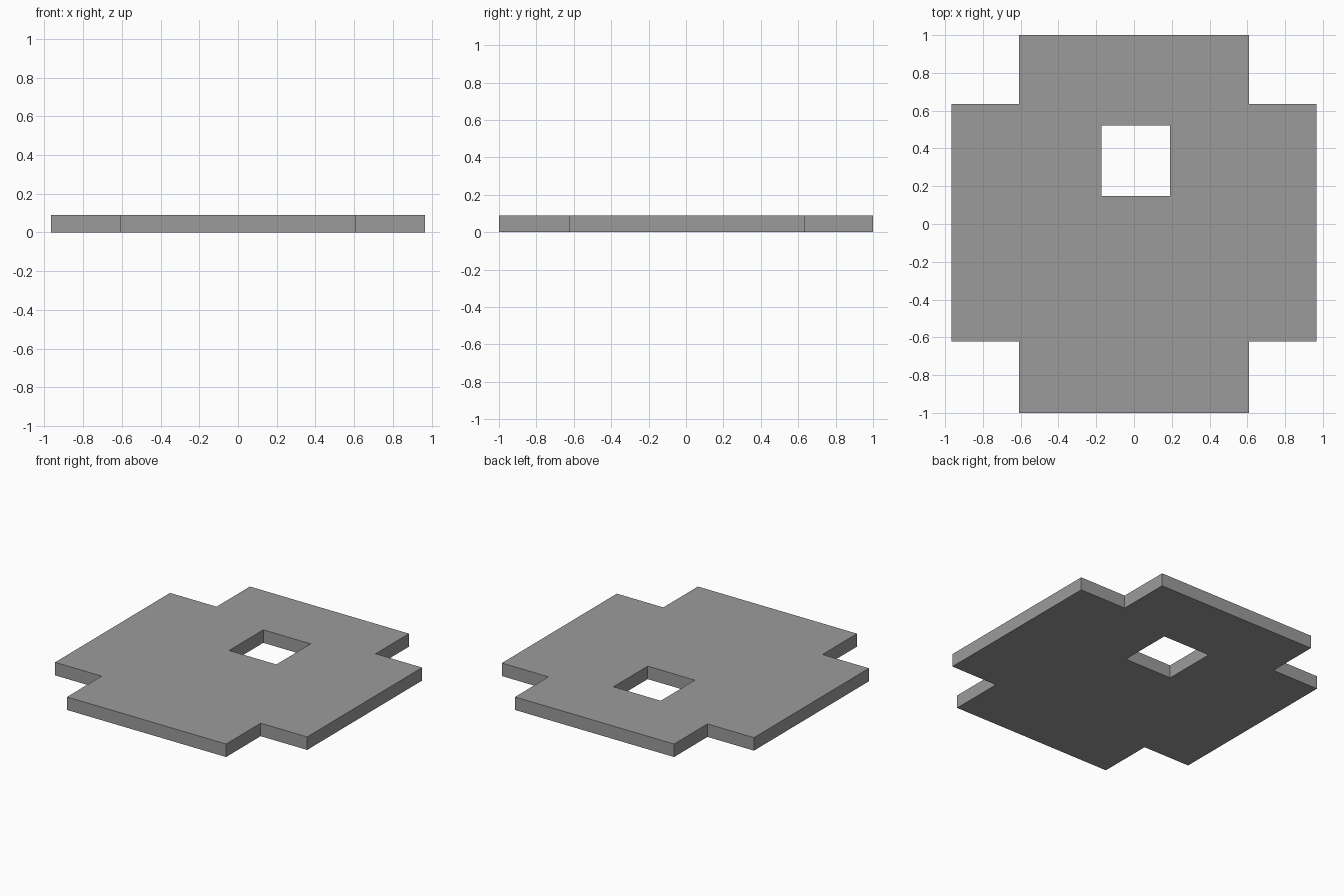
import bpy
import bmesh

if "Cube" in bpy.data.objects:
    bpy.data.objects.remove(bpy.data.objects["Cube"])

THICKNESS = 0.09
X_OUT, X_IN = 0.965, 0.609
Y_OUT, Y_TOP, Y_BOT = 1.0, 0.635, -0.622

# Notched plate outline and the square opening
outline = [(X_IN, -Y_OUT), (X_IN, Y_BOT), (X_OUT, Y_BOT), (X_OUT, Y_TOP), (X_IN, Y_TOP), (X_IN, Y_OUT)]
outline += [(-x, y) for x, y in reversed(outline)]
opening = [(-0.172, 0.148), (0.19, 0.148), (0.19, 0.522), (-0.172, 0.522)]


def add_loop(bm, points):
    verts = [bm.verts.new((x, y, 0)) for x, y in points]
    return [bm.edges.new((a, b)) for a, b in zip(verts, verts[1:] + verts[:1])]


# Flat sheet with a hole
bm = bmesh.new()
edges = add_loop(bm, outline) + add_loop(bm, opening)
bmesh.ops.triangle_fill(bm, use_beauty=True, edges=edges, normal=(0, 0, 1))
bm.normal_update()
for face in bm.faces:
    if face.normal.z < 0:
        face.normal_flip()

mesh = bpy.data.meshes.new("notched_plate")
bm.to_mesh(mesh)
bm.free()
plate = bpy.data.objects.new("notched_plate", mesh)
bpy.context.collection.objects.link(plate)

# Dark grey surface
grey = bpy.data.materials.new("dark_grey")
grey.diffuse_color = (0.33, 0.33, 0.33, 1)
grey.use_nodes = True
grey.node_tree.nodes["Principled BSDF"].inputs["Base Color"].default_value = grey.diffuse_color
mesh.materials.append(grey)

# Thickness upward from the ground
solid = plate.modifiers.new("thickness", 'SOLIDIFY')
solid.thickness = THICKNESS
solid.offset = 1
